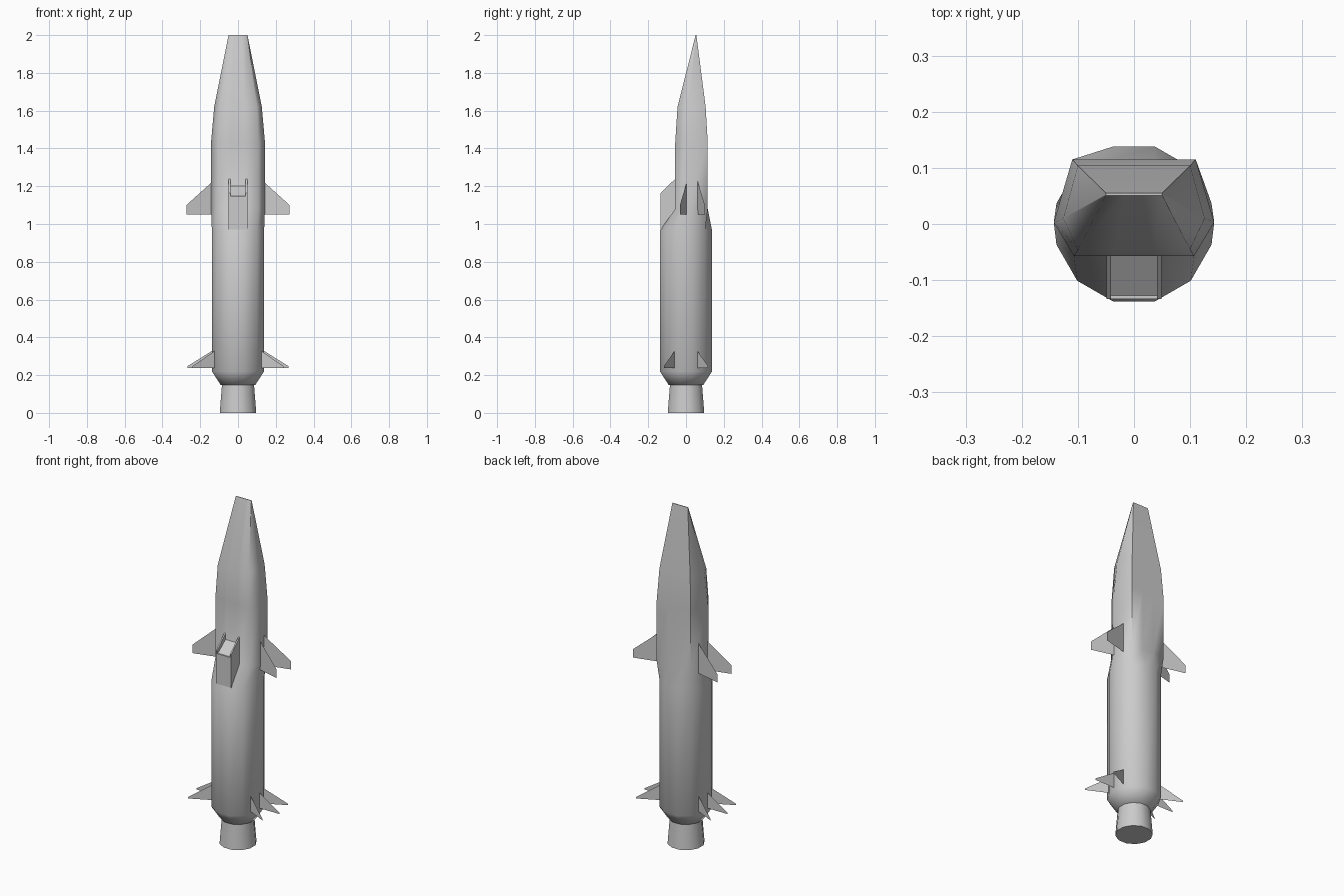
import bpy, math

if "Cube" in bpy.data.objects:
    bpy.data.objects.remove(bpy.data.objects["Cube"])

def make(name, verts, faces, smooth=None):
    me = bpy.data.meshes.new(name)
    me.from_pydata(verts, [], faces)
    ob = bpy.data.objects.new(name, me)
    bpy.context.collection.objects.link(ob)
    bpy.ops.object.select_all(action='DESELECT')
    ob.select_set(True)
    bpy.context.view_layer.objects.active = ob
    bpy.ops.object.mode_set(mode='EDIT')
    bpy.ops.mesh.select_all(action='SELECT')
    bpy.ops.mesh.remove_doubles(threshold=0.0005)
    if smooth:
        bpy.ops.mesh.normals_make_consistent(inside=False)
    bpy.ops.object.mode_set(mode='OBJECT')
    if smooth:
        bpy.ops.object.shade_smooth_by_angle(angle=math.radians(smooth))
    return ob

def loft(name, rings, smooth):
    n = len(rings[0])
    verts = [p for r in rings for p in r]
    faces = [(k*n+i, k*n+(i+1) % n, (k+1)*n+(i+1) % n, (k+1)*n+i)
             for k in range(len(rings)-1) for i in range(n)]
    faces.append(tuple(range(n))[::-1])
    faces.append(tuple(range(len(verts)-n, len(verts))))
    return make(name, verts, faces, smooth)

def circle(r, z):
    return [(r*math.cos(math.radians(15+30*i)), r*math.sin(math.radians(15+30*i)), z)
            for i in range(12)]

def hexagon(back, side, front, z):
    # six corners plus extra edge points, matching the 12-sided body ring
    (bx, by), (sx, sy), (fx, fy) = back, side, front
    right = [(sx, sy), (bx, by), (bx*.34, by)]
    low = [(fx*.34, fy), (fx, fy), (sx, sy)]
    pts = right + [(-x, y) for x, y in right[::-1]] \
        + [(-x, y) for x, y in low[::-1]] + low
    return [(x, y, z) for x, y in pts]

# Rocket body and flattened nose
full = ((.11, .115), (.143, .003), (.107, -.057))
loft("body_and_nose", [
    circle(.095, .148), circle(.143, .22), circle(.143, .965),
    hexagon(*full, 1.08), hexagon(*full, 1.43),
    hexagon((.1, .104), (.126, .01), (.1, -.045), 1.62),
    hexagon((.05, .055), (.05, .053), (.05, .051), 2.0)], 65)

# Engine nozzle
loft("nozzle", [circle(.1, 0), circle(.087, .16)], 50)

# Intake scoop: two cheeks and a sunken ramp
def prism(name, x0, x1, profile):
    return loft(name, [[(x, y, z) for y, z in profile] for x in (x0, x1)], 20)

cheek = [(-.04, 1.255), (-.134, 1.165), (-.134, .97), (-.04, .97)]
ramp = [(-.04, 1.215), (-.127, 1.148), (-.134, 1.148), (-.134, .97), (-.04, .97)]
prism("intake_cheek_right", .041, .049, cheek)
prism("intake_cheek_left", -.049, -.041, cheek)
prism("intake_ramp", -.041, .041, ramp)

# Thin fins, mirrored left and right
def fin(name, root, tip, z_root, z_tip, z_low):
    for side, s in (("right", 1), ("left", -1)):
        make(f"{name}_{side}", [(s*root[0], root[1], z_root), (s*root[0], root[1], z_low),
                                (s*tip[0], tip[1], z_low), (s*tip[0], tip[1], z_tip)],
             [(0, 1, 2, 3)])

fin("upper_fin_front", (.135, .005), (.273, -.032), 1.225, 1.1, 1.05)
fin("upper_fin_back", (.125, .062), (.273, .1), 1.225, 1.1, 1.05)
for label, a in (("front", -26), ("middle", 0), ("back", 26)):
    c, s = math.cos(math.radians(a)), math.sin(math.radians(a))
    fin("lower_fin_" + label, (.135*c, .135*s), (.268*c, .268*s), .33, .247, .238)
